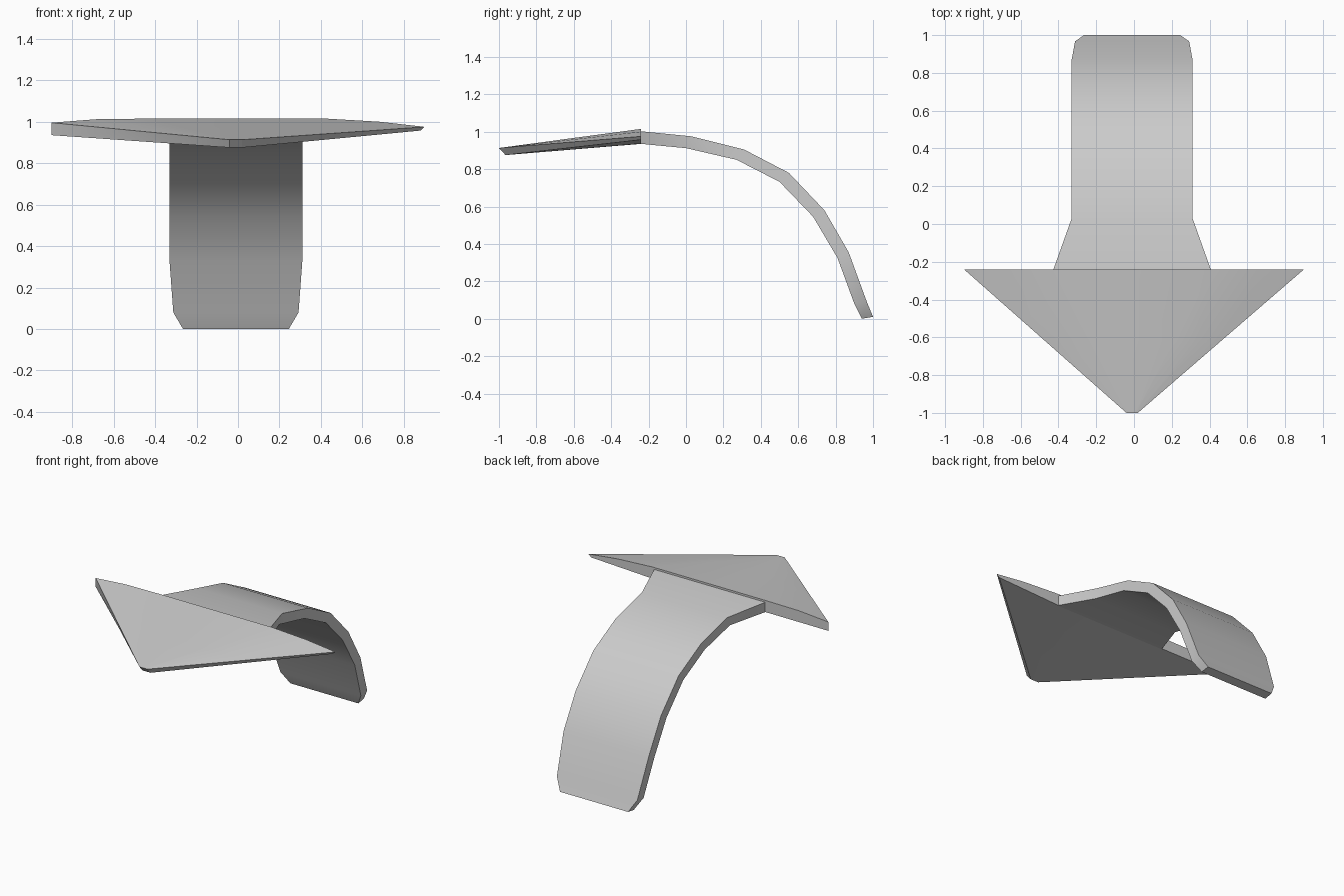
import bpy, bmesh
from math import radians

if "Cube" in bpy.data.objects:
    bpy.data.objects.remove(bpy.data.objects["Cube"])


def loft(name, rings):
    """Skin matching closed rings and cap both ends."""
    bm = bmesh.new()
    rows = [[bm.verts.new(p) for p in ring] for ring in rings]
    n = len(rows[0])
    for a, b in zip(rows, rows[1:]):
        for i in range(n):
            j = (i + 1) % n
            bm.faces.new((a[i], a[j], b[j], b[i]))
    bm.faces.new(rows[0][::-1])
    bm.faces.new(rows[-1])
    bmesh.ops.recalc_face_normals(bm, faces=bm.faces)
    mesh = bpy.data.meshes.new(name)
    bm.to_mesh(mesh)
    bm.free()
    obj = bpy.data.objects.new(name, mesh)
    bpy.context.collection.objects.link(obj)
    bpy.ops.object.select_all(action='DESELECT')
    bpy.context.view_layer.objects.active = obj
    obj.select_set(True)
    bpy.ops.object.shade_smooth_by_angle(angle=radians(32))
    return obj


# Curved shaft: outer (y, z), inner (y, z), half width
stations = [
    (-0.25, 1.003, -0.25, 0.936, 0.42),
    (0.03, 0.975, 0.00, 0.912, 0.32),
    (0.31, 0.905, 0.27, 0.850, 0.32),
    (0.55, 0.780, 0.50, 0.732, 0.32),
    (0.74, 0.580, 0.68, 0.545, 0.32),
    (0.87, 0.355, 0.81, 0.325, 0.32),
    (0.967, 0.09, 0.90, 0.08, 0.302),
    (1.00, 0.01, 0.94, 0.00, 0.255),
]
cx = -0.01
loft("arrow_shaft", [
    [(cx - w, yo, zo), (cx + w, yo, zo), (cx + w, yi, zi), (cx - w, yi, zi)]
    for yo, zo, yi, zi, w in stations])

# Arrow head: back edge section, x and z for the upper and lower skins
upper = [(-0.90, 0.995), (-0.68, 1.012), (-0.42, 1.015), (0, 1.015),
         (0.42, 1.015), (0.68, 1.0), (0.90, 0.975)]
lower = [(-0.90, 0.935), (-0.42, 0.936), (0, 0.936), (0.42, 0.936), (0.88, 0.957)]


def head_ring(t):
    """Section at t, from the back edge (0) to the undercut tip (1)."""
    def skin(points, tip_y, tip_z):
        return [(x + (x / 30 - 0.01 - x) * t, -0.24 + (tip_y + 0.24) * t,
                 z + (tip_z - z) * t) for x, z in points]
    return skin(upper, -1.0, 0.913) + skin(lower, -0.965, 0.875)[::-1]


loft("arrow_head", [head_ring(t) for t in (0, 0.5, 1)])
